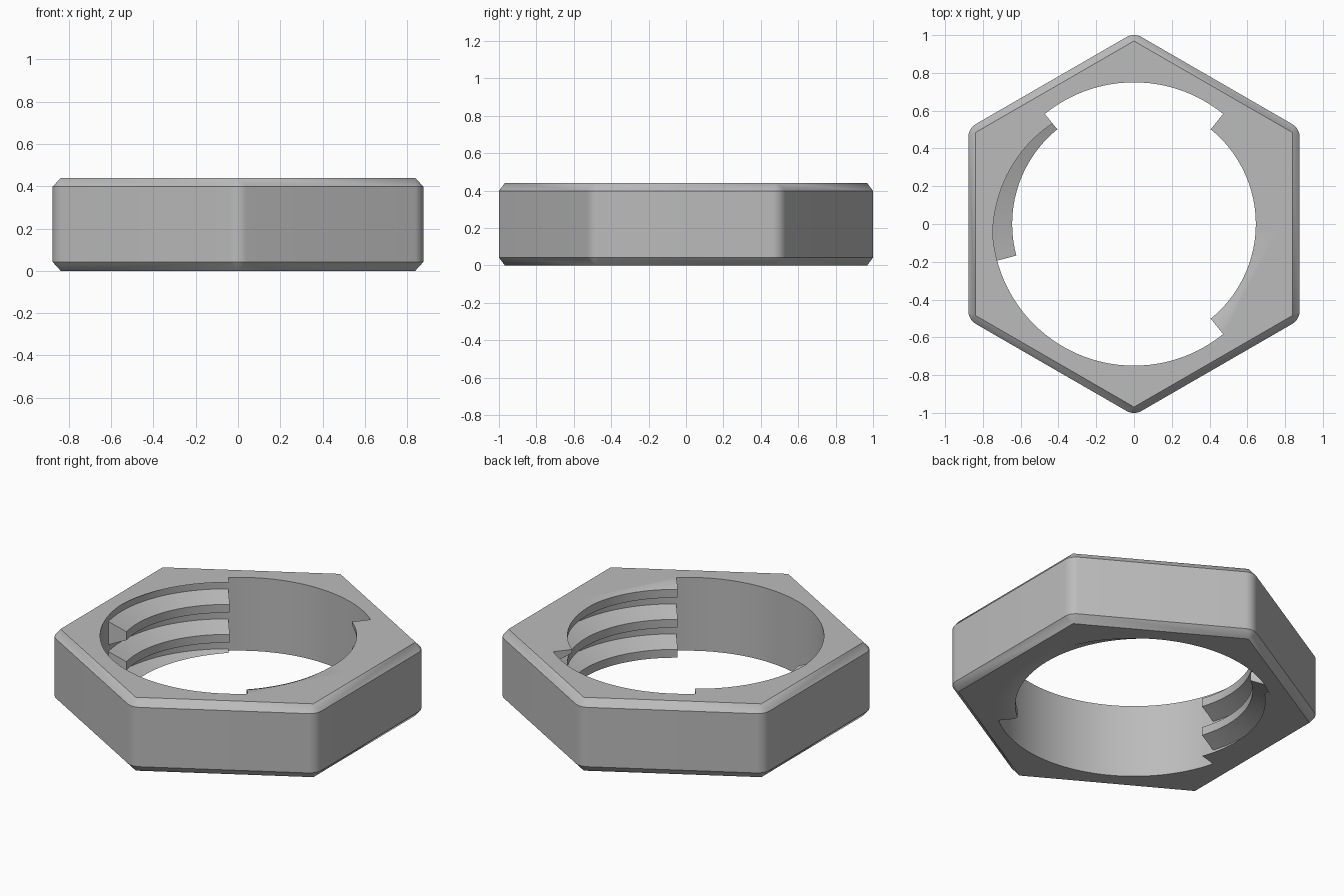
import bpy, bmesh, math
from math import sin, cos, radians

if "Cube" in bpy.data.objects:
    bpy.data.objects.remove(bpy.data.objects["Cube"])

HEIGHT, CHAMFER = 0.44, 0.042
APOTHEM, CORNER_R = 0.877, 0.08       # hexagon flats and corner fillet
BORE_R, CREST_R = 0.75, 0.645         # bore wall and thread crest
PITCH, FLANK, CREST = 0.18, 0.045, 0.05

steel = bpy.data.materials.new("steel grey")
steel.diffuse_color = (0.5, 0.5, 0.5, 1)
steel.use_nodes = True
steel.node_tree.nodes["Principled BSDF"].inputs["Base Color"].default_value = steel.diffuse_color


def add_object(name, bm):
    bmesh.ops.recalc_face_normals(bm, faces=bm.faces)
    mesh = bpy.data.meshes.new(name)
    bm.to_mesh(mesh)
    bm.free()
    ob = bpy.data.objects.new(name, mesh)
    bpy.context.collection.objects.link(ob)
    mesh.materials.append(steel)
    return ob


def smooth(ob):
    bpy.ops.object.select_all(action='DESELECT')
    ob.select_set(True)
    bpy.context.view_layer.objects.active = ob
    bpy.ops.object.shade_smooth_by_angle(angle=radians(25))


# hexagonal body: sharp hexagons at the ends, filleted hexagons between the chamfers
bm = bmesh.new()
tip = (APOTHEM - 0.038) / cos(radians(30))
centre = (APOTHEM - CORNER_R) / cos(radians(30))
for i in range(6):
    a = radians(30 + 60 * i)
    for z in (0, HEIGHT):
        bm.verts.new((tip * cos(a), tip * sin(a), z))
    for j in range(9):
        b = a + radians(-30 + 7.5 * j)
        for z in (CHAMFER, HEIGHT - CHAMFER):
            bm.verts.new((centre * cos(a) + CORNER_R * cos(b),
                          centre * sin(a) + CORNER_R * sin(b), z))
bmesh.ops.convex_hull(bm, input=bm.verts)
bmesh.ops.dissolve_limit(bm, angle_limit=radians(0.5), verts=bm.verts, edges=bm.edges)
body = add_object("nut_body", bm)

# round bore cut through the body
bm = bmesh.new()
bmesh.ops.create_cone(bm, cap_ends=True, segments=120, radius1=BORE_R, radius2=BORE_R, depth=2)
cutter = add_object("bore_cutter", bm)
cutter.hide_render = True
cut = body.modifiers.new("bore", 'BOOLEAN')
cut.object = cutter
cut.operation = 'DIFFERENCE'
cut.solver = 'EXACT'
bpy.context.view_layer.objects.active = body
bpy.ops.object.modifier_apply(modifier=cut.name)
bpy.data.objects.remove(cutter)
smooth(body)


def thread_ridge(name, start, end, crest_low):
    """Helical trapezoid ridge, trimmed flush with the two end faces of the nut."""
    bm = bmesh.new()
    steps = round((end - start) / 3)
    root = BORE_R + 0.001
    profile = [(root, -FLANK), (CREST_R, 0), (CREST_R, CREST), (root, CREST + FLANK)]
    rings = []
    for s in range(steps + 1):
        t = (end - start) * s / steps
        a = radians(start + t)
        rise = crest_low + PITCH * t / 360
        rings.append([bm.verts.new((r * cos(a), r * sin(a), z + rise)) for r, z in profile])
    for p, q in zip(rings, rings[1:]):
        for k in range(4):
            m = (k + 1) % 4
            bm.faces.new((p[k], p[m], q[m], q[k]))
    bm.faces.new(rings[0])
    bm.faces.new(rings[-1])
    for z, side in ((0, -1), (HEIGHT, 1)):
        geom = bm.verts[:] + bm.edges[:] + bm.faces[:]
        bmesh.ops.bisect_plane(bm, geom=geom, dist=1e-5, plane_co=(0, 0, z),
                               plane_no=(0, 0, side), clear_outer=True)
        edges = [e for e in bm.edges if e.is_boundary]
        if edges:
            bmesh.ops.holes_fill(bm, edges=edges, sides=0)
    smooth(add_object(name, bm))


# interrupted thread: a short left sector and a long right sector of one helix
for k in range(4):
    thread_ridge(f"left_thread_{k + 1}", 129, 195, 0.457 - PITCH * k)
for k in range(3):
    thread_ridge(f"right_thread_{k + 1}", -51, 51, 0.367 - PITCH * k)
